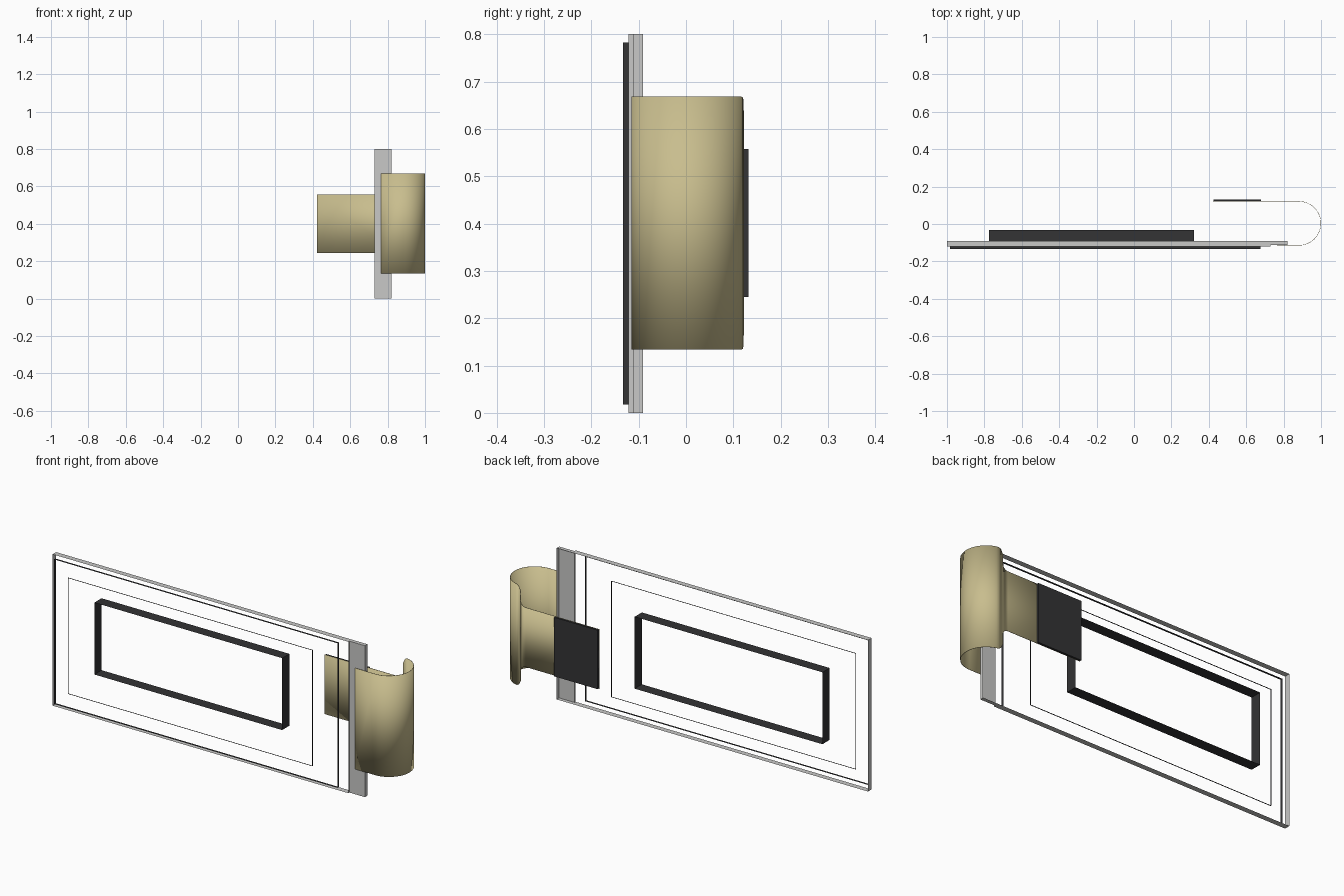
import bpy, bmesh, math

cube = bpy.data.objects.get("Cube")
if cube:
    bpy.data.objects.remove(cube, do_unlink=True)


def material(name, rgb):
    m = bpy.data.materials.new(name)
    m.use_nodes = True
    m.diffuse_color = (*rgb, 1)
    m.node_tree.nodes["Principled BSDF"].inputs["Base Color"].default_value = (*rgb, 1)
    return m


GREY = material("glass grey", (0.58, 0.58, 0.57))
DARK = material("dark film", (0.033, 0.033, 0.035))
GOLD = material("flex gold", (0.58, 0.51, 0.27))


def finish(name, bm, mat):
    bmesh.ops.recalc_face_normals(bm, faces=bm.faces[:])
    me = bpy.data.meshes.new(name)
    bm.to_mesh(me)
    bm.free()
    me.materials.append(mat)
    ob = bpy.data.objects.new(name, me)
    bpy.context.collection.objects.link(ob)
    return ob


def box(name, x, y, z, mat, open_ends=False):
    """Box from (min, max) ranges; open_ends drops the front and back faces."""
    bm = bmesh.new()
    bmesh.ops.create_cube(bm, size=1)
    for v in bm.verts:
        v.co = [r[0] + (c + 0.5) * (r[1] - r[0]) for c, r in zip(v.co, (x, y, z))]
    bm.normal_update()
    if open_ends:
        ends = [f for f in bm.faces if abs(f.normal.y) > 0.9]
        bmesh.ops.delete(bm, geom=ends, context='FACES_ONLY')
    return finish(name, bm, mat)


# Display stack: clear layers are open, showing only their rims
box("rear_glass_rim", (-1, 0.82), (-0.112, -0.091), (0, 0.8), GREY, True)
box("front_glass_rim", (-1, 0.73), (-0.121, -0.112), (0, 0.8), GREY, True)
box("polarizer_rim", (-0.983, 0.675), (-0.133, -0.121), (0.018, 0.782), DARK, True)
box("active_area_rim", (-0.912, 0.517), (-0.119, -0.113), (0.085, 0.697), DARK, True)
box("backlight_rim", (-0.776, 0.322), (-0.091, -0.031), (0.213, 0.593), DARK, True)

# Contact ledge on the overhanging rear glass
bm = bmesh.new()
bm.faces.new([bm.verts.new((x, -0.112, z))
              for x, z in ((0.73, 0), (0.82, 0), (0.82, 0.8), (0.73, 0.8))])
finish("contact_ledge", bm, GREY)

# Flex cable: stations of (x, y, half height) along a U bend
R, CX, CY, CZ = 0.1175, 0.8815, 0.0035, 0.401
WIDE, NARROW, FILLET = 0.267, 0.157, 0.03
path = [(0.765, CY - R, WIDE)]
for i in range(33):
    a = -math.pi / 2 + math.pi * i / 32
    left = (math.pi / 2 - a) * R                # arc length left to the wide edge
    h = WIDE
    if left < FILLET:
        h -= FILLET - math.sqrt(FILLET ** 2 - (FILLET - left) ** 2)
    path.append((CX + R * math.cos(a), CY + R * math.sin(a), h))
for i in range(9):                              # inner fillet down to the tail
    a = math.pi / 2 * i / 8
    path.append((CX - FILLET * (1 - math.cos(a)), CY + R,
                 NARROW + FILLET * (1 - math.sin(a))))
path.append((0.422, CY + R, NARROW))

bm = bmesh.new()
rows = [(bm.verts.new((x, y, CZ - h)), bm.verts.new((x, y, CZ + h))) for x, y, h in path]
for (a, b), (c, d) in zip(rows, rows[1:]):
    bm.faces.new((a, c, d, b))
flex = finish("flex_cable", bm, GOLD)
solid = flex.modifiers.new("thickness", 'SOLIDIFY')
solid.thickness = 0.002
solid.offset = 0
bpy.context.view_layer.objects.active = flex
flex.select_set(True)
bpy.ops.object.shade_smooth_by_angle(angle=math.radians(30))

# Stiffener plate on the cable tail
box("tail_stiffener", (0.424, 0.678), (0.122, 0.132), (CZ - 0.156, CZ + 0.156), DARK)
